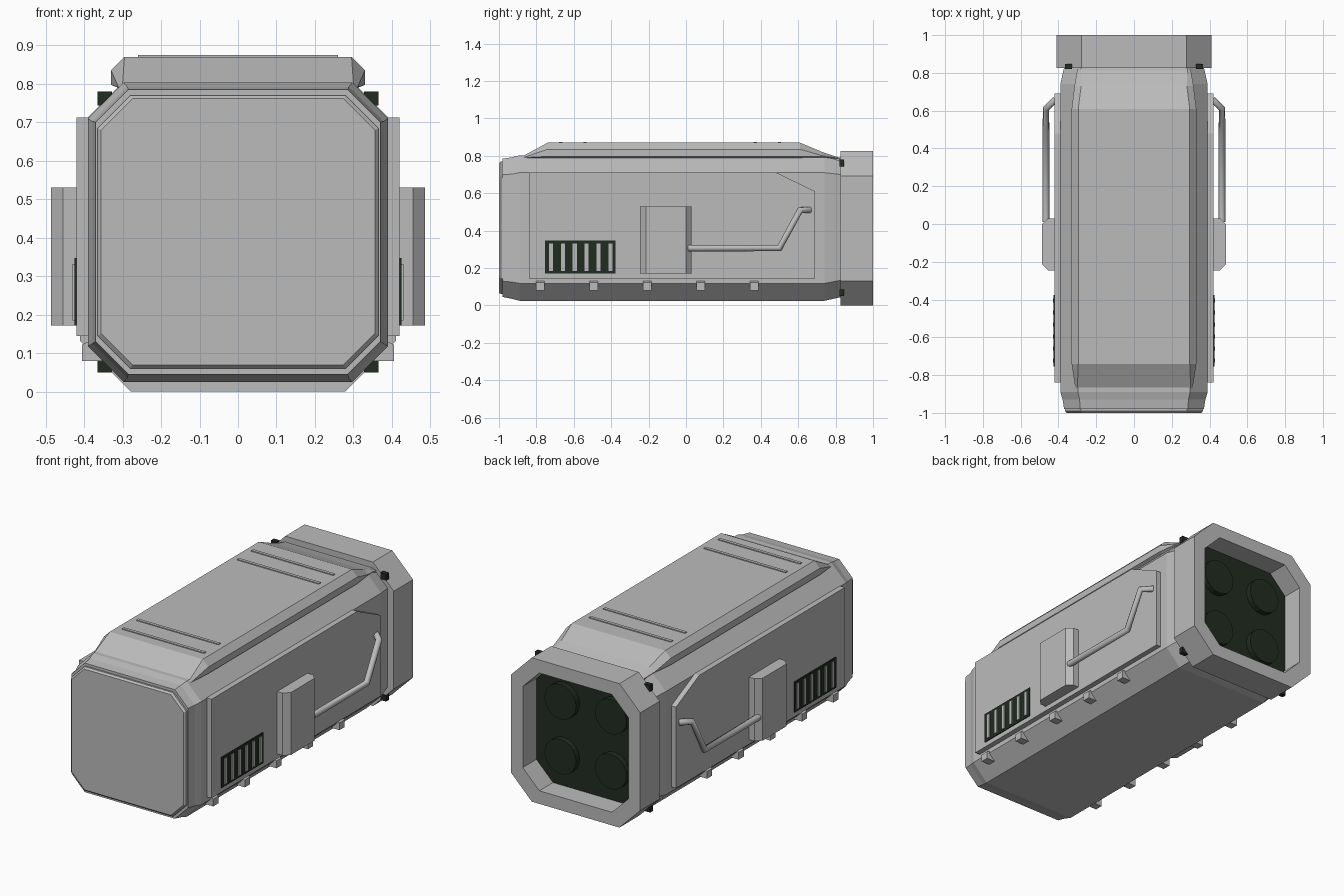
import bpy
import bmesh
from mathutils import Matrix, Vector

cube = bpy.data.objects.get("Cube")
if cube:
    bpy.data.objects.remove(cube, do_unlink=True)


def material(name, color):
    mat = bpy.data.materials.new(name)
    mat.use_nodes = True
    mat.diffuse_color = color
    mat.node_tree.nodes["Principled BSDF"].inputs["Base Color"].default_value = color
    return mat


GREY = material("hull grey", (0.5, 0.5, 0.5, 1))
DARK = material("dark green", (0.015, 0.025, 0.015, 1))


def finish(name, bm, mat, mirrored=False):
    bmesh.ops.recalc_face_normals(bm, faces=bm.faces)
    mesh = bpy.data.meshes.new(name)
    bm.to_mesh(mesh)
    bm.free()
    mesh.materials.append(mat)
    ob = bpy.data.objects.new(name, mesh)
    bpy.context.collection.objects.link(ob)
    if mirrored:
        ob.modifiers.new("mirror", 'MIRROR')
    return ob


def loft(name, rings, mat=GREY, mirrored=False):
    """Skin a list of equal-length rings and cap both ends."""
    bm = bmesh.new()
    loops = [[bm.verts.new(p) for p in ring] for ring in rings]
    for a, b in zip(loops, loops[1:]):
        for i in range(len(a)):
            j = (i + 1) % len(a)
            bm.faces.new((a[i], a[j], b[j], b[i]))
    bm.faces.new(loops[0])
    bm.faces.new(loops[-1])
    return finish(name, bm, mat, mirrored)


def boxes(name, items, mat=GREY, mirrored=False):
    """Join boxes given as (x range, y range, z range)."""
    bm = bmesh.new()
    for ranges in items:
        lo, hi = (Vector(r[k] for r in ranges) for k in (0, 1))
        m = Matrix.Translation((lo + hi) / 2) @ Matrix.Diagonal((*(hi - lo), 1))
        bmesh.ops.create_cube(bm, size=1, matrix=m)
    return finish(name, bm, mat, mirrored)


def octagon(y, half, low, high, cut):
    right = [(half - cut, low), (half, low + cut), (half, high - cut), (half - cut, high)]
    pts = right + [(-x, z) for x, z in reversed(right)]
    return [(x, y, z) for x, z in pts]


# Main hull, tapered at both ends
loft("hull", [
    octagon(-0.98, 0.37, 0.045, 0.785, 0.085),
    octagon(-0.93, 0.378, 0.035, 0.792, 0.09),
    octagon(-0.89, 0.39, 0.025, 0.803, 0.093),
    octagon(0.74, 0.39, 0.025, 0.803, 0.093),
    octagon(0.83, 0.37, 0.045, 0.79, 0.09),
])

# Front plate with a bevelled rim
loft("front_plate", [
    octagon(-0.975, 0.365, 0.06, 0.77, 0.085),
    octagon(-0.99, 0.365, 0.06, 0.77, 0.085),
    octagon(-1.0, 0.356, 0.069, 0.761, 0.082),
])

# Rear shroud, hollow at the back
loft("rear_shroud", [
    octagon(0.825, 0.41, 0.0, 0.825, 0.132),
    octagon(1.0, 0.41, 0.0, 0.825, 0.132),
    octagon(1.0, 0.335, 0.075, 0.75, 0.105),
    octagon(0.87, 0.335, 0.075, 0.75, 0.105),
])
loft("rear_grille", [
    octagon(0.865, 0.334, 0.076, 0.749, 0.105),
    octagon(0.878, 0.334, 0.076, 0.749, 0.105),
], DARK)

# Four round exhausts on the grille
bm = bmesh.new()
for x in (-0.16, 0.16):
    for z in (0.255, 0.57):
        m = Matrix.Translation((x, 0.89, z)) @ Matrix.Rotation(1.5708, 4, 'X')
        bmesh.ops.create_cone(bm, cap_ends=True, segments=20, radius1=0.1,
                              radius2=0.1, depth=0.04, matrix=m)
finish("exhausts", bm, DARK)

# Dark latches on the shroud corners
boxes("corner_latches", [((0.328, 0.365), (0.82, 0.846), z)
                         for z in ((0.05, 0.085), (0.743, 0.78))], DARK, True)


# Raised roof with sloped ends and overhanging edges
def roof_section(y, top, edge):
    (tx, tz), (ex, ez) = top, edge
    right = [(0.3, 0.77), (0.3, 0.785), (ex, min(ez, 0.797)), (ex, ez), (tx, tz)]
    pts = right + [(-x, z) for x, z in reversed(right)]
    return [(x, y, z) for x, z in pts]


loft("roof", [
    roof_section(-0.87, (0.3, 0.8), (0.31, 0.79)),
    roof_section(-0.74, (0.295, 0.87), (0.33, 0.835)),
    roof_section(0.61, (0.295, 0.87), (0.33, 0.835)),
    roof_section(0.73, (0.28, 0.82), (0.315, 0.8)),
    roof_section(0.82, (0.28, 0.79), (0.3, 0.786)),
])
boxes("roof_ribs", [((-0.26, 0.26), (y - 0.009, y + 0.009), (0.865, 0.875))
                    for y in (-0.67, -0.54, 0.37, 0.5)])

# Side panels with a clipped rear top corner
panel = [(-0.84, 0.145), (0.69, 0.145), (0.69, 0.61), (0.48, 0.712), (-0.84, 0.712)]
loft("side_panel", [[(x, y, z) for y, z in panel] for x in (0.38, 0.42)], mirrored=True)

# Side boxes with chamfered ends
block = [(0.41, -0.245), (0.455, -0.245), (0.486, -0.215),
         (0.486, 0.0), (0.455, 0.03), (0.41, 0.03)]
loft("side_box", [[(x, y, z) for x, y in block] for z in (0.172, 0.53)], mirrored=True)

# Vents: dark backing plate and light slats
boxes("vent_plate", [((0.415, 0.425), (-0.755, -0.377), (0.172, 0.347))], DARK, True)
boxes("vent_slats", [((0.415, 0.43), (y - 0.011, y + 0.011), (0.185, 0.332))
                     for y in (-0.722 + 0.0635 * i for i in range(6))], GREY, True)

# Small clips along the lower edge
clip = [(0.35, 0.08), (0.405, 0.08), (0.405, 0.122), (0.385, 0.132), (0.35, 0.132)]
for i in range(5):
    y = -0.78 + 0.286 * i
    loft("lower_clip", [[(x, y + d, z) for x, z in clip] for d in (-0.023, 0.023)],
         mirrored=True)

# Bent handrails
for side, sign in (("left", 1), ("right", -1)):
    curve = bpy.data.curves.new(side + "_handrail", 'CURVE')
    curve.dimensions = '3D'
    curve.bevel_depth = 0.018
    curve.bevel_resolution = 2
    curve.use_fill_caps = True
    path = [(0.466, 0.01, 0.306), (0.466, 0.5, 0.306), (0.466, 0.61, 0.51), (0.415, 0.66, 0.51)]
    spline = curve.splines.new('POLY')
    spline.points.add(len(path) - 1)
    for point, (x, y, z) in zip(spline.points, path):
        point.co = (sign * x, y, z, 1)
    curve.materials.append(GREY)
    bpy.context.collection.objects.link(bpy.data.objects.new(side + "_handrail", curve))
